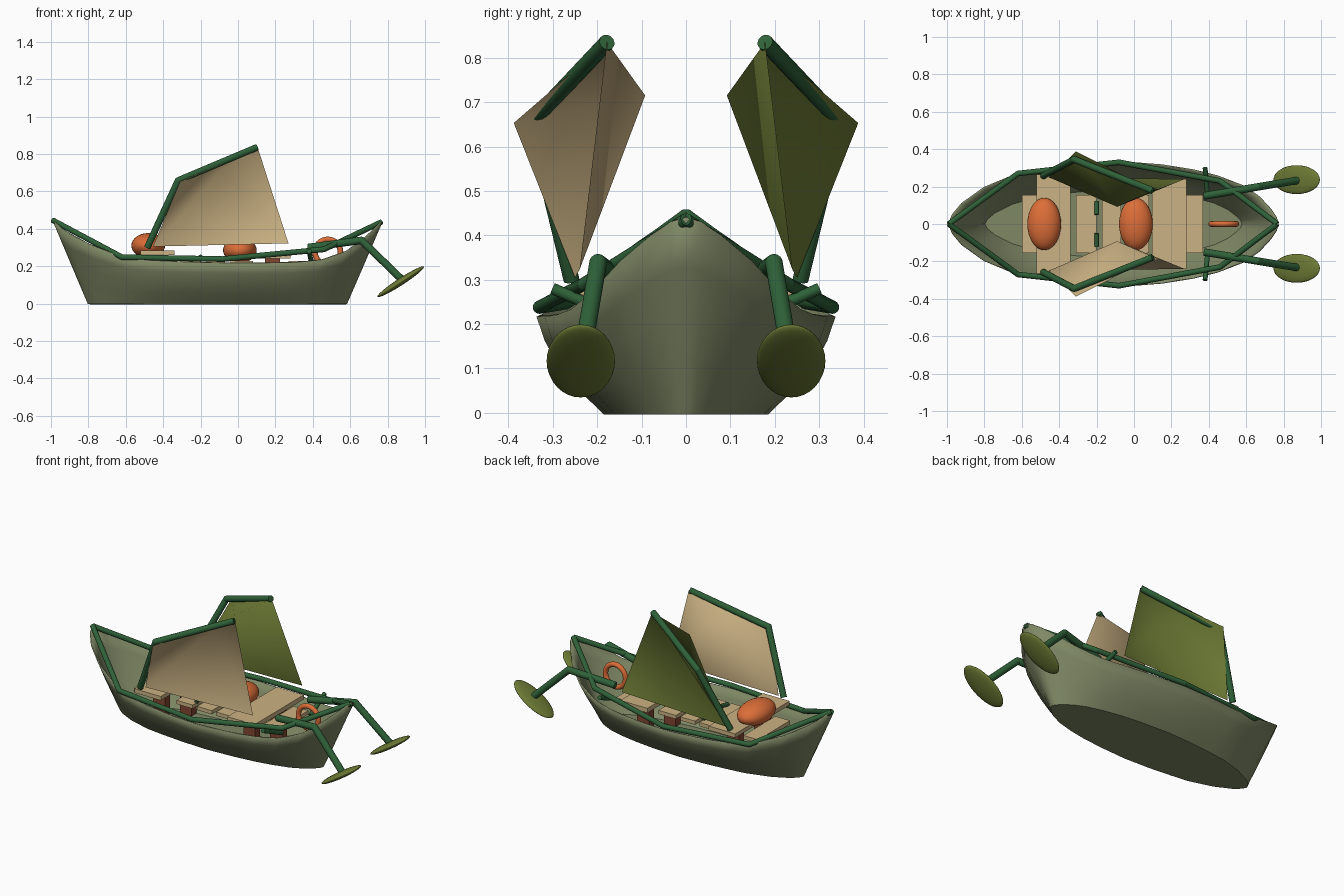
import bpy, bmesh, math
from mathutils import Vector

if "Cube" in bpy.data.objects:
    bpy.data.objects.remove(bpy.data.objects["Cube"])


def mat(name, rgb):
    m = bpy.data.materials.new(name)
    m.diffuse_color = (*rgb, 1)
    m.use_nodes = True
    m.node_tree.nodes["Principled BSDF"].inputs["Base Color"].default_value = m.diffuse_color
    return m


HULL = mat("sage hull", (0.21, 0.245, 0.13))
GREEN = mat("dark green", (0.028, 0.12, 0.04))
BEIGE = mat("beige", (0.60, 0.45, 0.23))
OLIVE = mat("olive", (0.15, 0.195, 0.035))
ORANGE = mat("orange", (0.72, 0.155, 0.04))
BROWN = mat("brown", (0.22, 0.06, 0.03))


def add(name, bm, material, smooth=None):
    me = bpy.data.meshes.new(name)
    bm.to_mesh(me)
    bm.free()
    ob = bpy.data.objects.new(name, me)
    bpy.context.collection.objects.link(ob)
    me.materials.append(material)
    if smooth:
        bpy.ops.object.select_all(action='DESELECT')
        ob.select_set(True)
        bpy.context.view_layer.objects.active = ob
        bpy.ops.object.shade_smooth_by_angle(angle=math.radians(smooth))
    return ob


def tube(name, pts, r, material=GREEN):
    # straight cylinders joined by balls at the bends
    bm = bmesh.new()
    pts = [Vector(p) for p in pts]
    for a, b in zip(pts, pts[1:]):
        d = b - a
        res = bmesh.ops.create_cone(bm, cap_ends=True, segments=16, radius1=r,
                                    radius2=r, depth=d.length)
        q = d.to_track_quat('Z', 'Y')
        for v in res["verts"]:
            v.co = q @ v.co + (a + b) / 2
    for p in pts[1:-1]:
        res = bmesh.ops.create_uvsphere(bm, u_segments=16, v_segments=8, radius=r)
        bmesh.ops.translate(bm, verts=res["verts"], vec=p)
    return add(name, bm, material, 50)


def box(name, x0, x1, y0, y1, z0, z1, material=BEIGE):
    bm = bmesh.new()
    bmesh.ops.create_cube(bm, size=1)
    for v in bm.verts:
        v.co = ((x0 + x1) / 2 + v.co.x * (x1 - x0),
                (y0 + y1) / 2 + v.co.y * (y1 - y0),
                (z0 + z1) / 2 + v.co.z * (z1 - z0))
    return add(name, bm, material)


def ellipsoid(name, centre, size, material, tilt=0):
    bm = bmesh.new()
    bmesh.ops.create_uvsphere(bm, u_segments=32, v_segments=16, radius=1)
    for v in bm.verts:
        x, y, z = (v.co[i] * size[i] for i in range(3))
        c, s = math.cos(tilt), math.sin(tilt)
        v.co = Vector((x * c - z * s, y, x * s + z * c)) + Vector(centre)
    return add(name, bm, material, 180)


# hull: stations of (x, half width, sheer height), lofted to a flat bottom
stations = [(-0.99, 0, 0.45), (-0.97, 0.05, 0.425), (-0.92, 0.11, 0.385),
            (-0.8, 0.195, 0.32), (-0.62, 0.27, 0.25), (-0.48, 0.295, 0.232),
            (-0.3, 0.32, 0.224), (-0.08, 0.333, 0.218), (0.15, 0.315, 0.218),
            (0.32, 0.288, 0.222), (0.45, 0.255, 0.235), (0.58, 0.205, 0.28),
            (0.67, 0.145, 0.345), (0.73, 0.08, 0.40), (0.76, 0.035, 0.43), (0.77, 0, 0.44)]
bm = bmesh.new()
rows = []
for x, w, z in stations:
    xb = -0.8 + (x + 0.99) / 1.76 * 1.38
    wb = w * 0.55
    half = []
    for t in (0, 0.25, 0.5, 0.75, 1):
        k = 0.08 * w * math.sin(t * math.pi)
        half.append((x + (xb - x) * t, w + (wb - w) * t + k, z * (1 - t)))
    ring = half + [(xb, 0, 0)] + [(a, -b, c) for a, b, c in reversed(half)]
    rows.append([bm.verts.new(p) for p in ring])
for r0, r1 in zip(rows, rows[1:]):
    for i in range(len(r0) - 1):
        bm.faces.new((r0[i], r0[i + 1], r1[i + 1], r1[i]))
bmesh.ops.remove_doubles(bm, verts=bm.verts, dist=0.0005)
bmesh.ops.recalc_face_normals(bm, faces=bm.faces)
hull = add("hull", bm, HULL, 40)
sol = hull.modifiers.new("thickness", 'SOLIDIFY')
sol.thickness = 0.008
sol.offset = 0

# parts that appear on both sides
for s, side in ((-1, "front"), (1, "back")):
    tube(side + "_rail", [(-0.99, 0, 0.445), (-0.62, s * 0.27, 0.248),
                          (-0.08, s * 0.33, 0.238), (0.46, s * 0.23, 0.29),
                          (0.765, 0, 0.435)], 0.015)
    # sail spar and bellied sail
    tube(side + "_spar", [(-0.485, s * 0.258, 0.30), (-0.32, s * 0.345, 0.658),
                          (0.10, s * 0.178, 0.835)], 0.018)
    bm = bmesh.new()
    a, b, c, d, e = [bm.verts.new((x, s * y, z)) for x, y, z in (
        (-0.455, 0.25, 0.305), (-0.31, 0.388, 0.653), (0.105, 0.178, 0.835),
        (0.27, 0.24, 0.322), (-0.09, 0.092, 0.715))]
    for p, q in ((a, b), (b, c), (c, d), (d, a)):
        bm.faces.new((p, q, e))
    add(side + "_sail", bm, BEIGE if s < 0 else OLIVE, 180)
    # bent oar with round blade
    tube(side + "_oar_arm", [(0.375, s * 0.15, 0.30), (0.66, s * 0.198, 0.338),
                             (0.885, s * 0.235, 0.12)], 0.02)
    ellipsoid(side + "_oar_blade", (0.87, s * 0.237, 0.117), (0.148, 0.077, 0.019),
              OLIVE, math.radians(33))
    tube(side + "_oar_brace", [(0.38, s * 0.30, 0.28), (0.395, s * 0.14, 0.21)], 0.013)
    # small pegs between the seats
    tube(side + "_peg", [(-0.2, s * 0.05, 0.25), (-0.2, s * 0.12, 0.235)], 0.012)
    # seat legs
    for x in (-0.43, 0.185):
        box(side + "_seat_leg", x - 0.04, x + 0.04, s * 0.13 - 0.025, s * 0.13 + 0.025,
            0.01, 0.25, BROWN)

# seats and slats
box("rear_seat", -0.52, -0.34, -0.265, 0.265, 0.26, 0.285)
box("middle_seat", 0.095, 0.28, -0.24, 0.24, 0.24, 0.268)
for x0, x1 in ((-0.6, -0.5), (-0.31, -0.2), (-0.17, -0.07), (-0.04, 0.08), (0.27, 0.37)):
    box("slat", x0, x1, -0.155, 0.155, 0.205, 0.228)

# orange cushions
ellipsoid("rear_cushion", (-0.48, 0, 0.31), (0.09, 0.14, 0.067), ORANGE)
ellipsoid("middle_cushion", (0.01, 0, 0.285), (0.09, 0.14, 0.067), ORANGE)

# life ring
bpy.ops.mesh.primitive_torus_add(major_segments=40, minor_segments=12, major_radius=0.068,
                                 minor_radius=0.015, location=(0.48, 0, 0.275),
                                 rotation=(math.pi / 2, 0, 0))
ring = bpy.context.object
ring.name = "life_ring"
ring.data.materials.append(ORANGE)
bpy.ops.object.shade_smooth()
